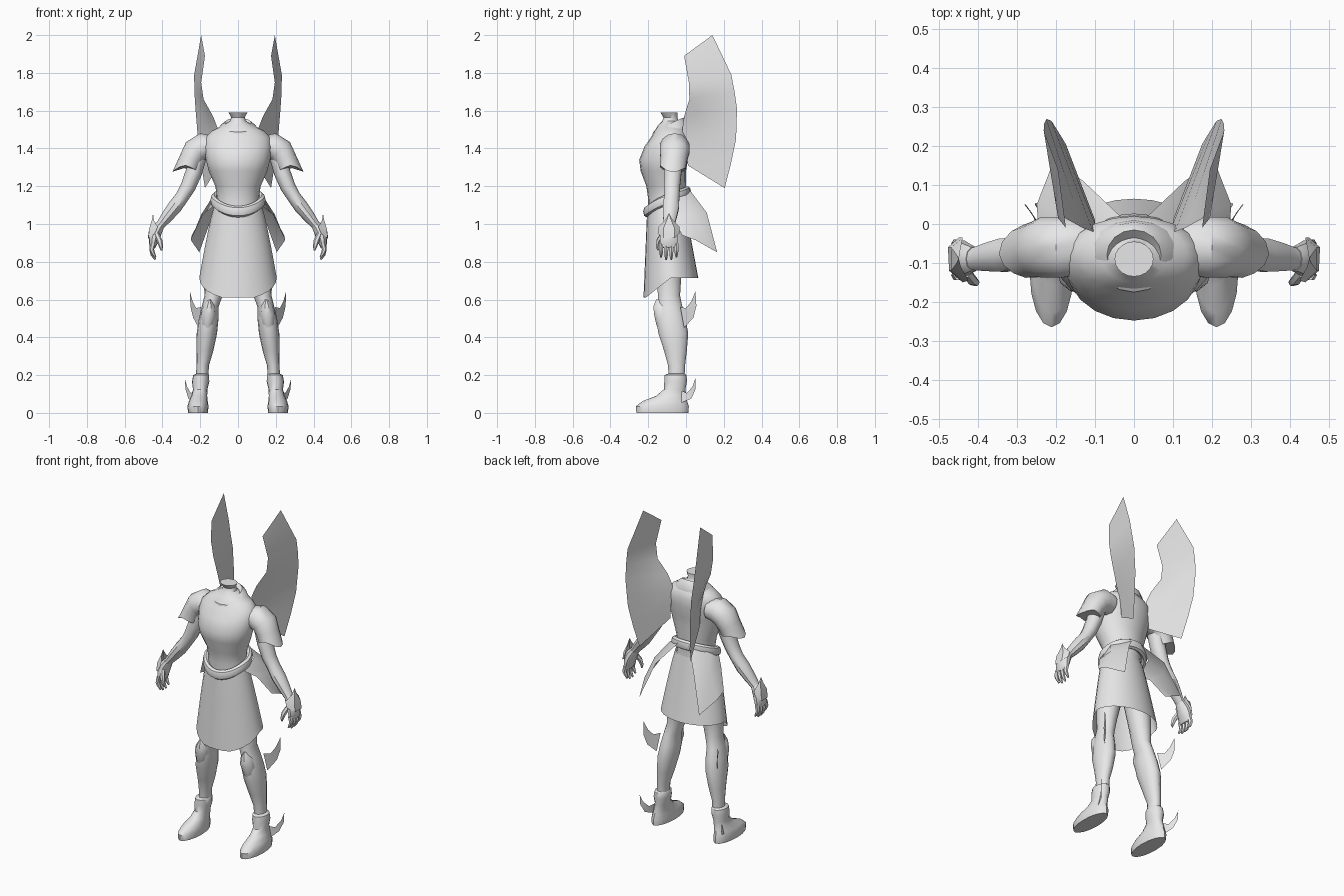
import bpy, bmesh, math
from mathutils import Vector

grey = bpy.data.materials.new("light_grey")
grey.diffuse_color = (0.8, 0.8, 0.8, 1)


def grid(name, rows, ring=False, loop=False, caps=False, mirror=False):
    """Skin a table of points; ring closes each row, loop joins last row to first."""
    bm = bmesh.new()
    vs = [[bm.verts.new(p) for p in row] for row in rows]
    n, m = len(vs), len(vs[0])
    for i in range(n if loop else n - 1):
        for j in range(m if ring else m - 1):
            a, b = vs[i], vs[(i + 1) % n]
            k = (j + 1) % m
            bm.faces.new((a[j], a[k], b[k], b[j]))
    if caps:
        bm.faces.new(vs[0])
        bm.faces.new(vs[-1])
    bmesh.ops.remove_doubles(bm, verts=bm.verts, dist=0.0005)
    bmesh.ops.recalc_face_normals(bm, faces=bm.faces)
    me = bpy.data.meshes.new(name)
    bm.to_mesh(me)
    bm.free()
    me.materials.append(grey)
    ob = bpy.data.objects.new(name, me)
    bpy.context.collection.objects.link(ob)
    if mirror:
        ob.modifiers.new("mirror", "MIRROR").use_clip = False
    return ob


def circle(n):
    return [(math.cos(2 * math.pi * i / n), math.sin(2 * math.pi * i / n)) for i in range(n)]


def stack(name, rings, n=16, mirror=False, tilt=0.0, caps=True):
    """Horizontal elliptical rings: (cx, cy, z, rx, ry); tilt raises the back."""
    return grid(name, [[(cx + rx * c, cy + ry * s, z + tilt * s) for c, s in circle(n)]
                       for cx, cy, z, rx, ry in rings], ring=True, caps=caps, mirror=mirror)


def limb(name, path, n=10, tip=0.0):
    """Tube in a path of (x, y, z, in-plane radius, depth radius); tip pulls the outer end."""
    rows = []
    for i, (x, y, z, ra, rb) in enumerate(path):
        p, q = path[max(i - 1, 0)], path[min(i + 1, len(path) - 1)]
        t = Vector((q[0] - p[0], q[1] - p[1], q[2] - p[2])).normalized()
        u = Vector((0, 1, 0)).cross(t).normalized() * -1
        v = t.cross(u)
        pull = tip if i == len(path) - 1 else 0
        rows.append([Vector((x, y, z)) + u * ra * c + v * rb * s + t * pull * max(0, c) ** 2
                     for c, s in circle(n)])
    return grid(name, rows, ring=True, caps=True, mirror=True)


# torso with neck stump
stack("torso", [
    (0, y0 / 2 + y1 / 2, z, rx, (y1 - y0) / 2) for z, rx, y0, y1 in [
        (1.04, .125, -.20, 0), (1.13, .11, -.20, -.01), (1.20, .12, -.21, 0),
        (1.28, .155, -.24, 0), (1.34, .17, -.248, .01), (1.41, .18, -.22, .02),
        (1.46, .172, -.185, .02), (1.495, .135, -.165, .01), (1.52, .085, -.15, -.01),
        (1.545, .042, -.125, -.04), (1.565, .036, -.12, -.045), (1.59, .05, -.135, -.045)]], n=20)

# collar
stack("collar", [(0, -.085, 1.475, .125, .095), (0, -.085, 1.515, .098, .09),
                 (0, -.08, 1.535, .07, .065), (0, -.08, 1.515, .045, .045)],
      tilt=.028, caps=False)

# sleeves with pointed outer hems
limb("sleeve", [(.13, -.06, 1.405, .06, .07), (.185, -.06, 1.408, .074, .08),
                (.225, -.06, 1.385, .07, .08), (.25, -.065, 1.34, .062, .072),
                (.268, -.07, 1.30, .062, .07)], n=14, tip=.055)

# arms
limb("arm", [(.21, -.065, 1.36, .045, .05), (.235, -.07, 1.27, .044, .048),
             (.265, -.075, 1.195, .040, .045), (.295, -.075, 1.145, .036, .042),
             (.335, -.08, 1.09, .038, .045), (.375, -.085, 1.04, .032, .038),
             (.41, -.09, .995, .024, .03), (.425, -.09, .975, .024, .032)])

# hands, fingers and thumbs
limb("hand", [(.412, -.09, .995, .024, .032), (.432, -.09, .965, .032, .042),
              (.444, -.09, .93, .030, .050), (.450, -.09, .895, .022, .05),
              (.452, -.09, .875, .014, .044)])
for i in range(4):
    y = -.132 + i * .027
    drop = .012 if i in (0, 3) else 0
    limb("finger_%d" % (i + 1), [(.450, y, .895, .014, .013), (.457, y, .865, .013, .013),
                                 (.452, y, .838 + drop, .011, .011),
                                 (.437, y, .812 + drop, .005, .005)], n=6)
limb("thumb", [(.43, -.125, .945, .014, .014), (.415, -.145, .91, .015, .013),
               (.407, -.15, .88, .011, .01), (.405, -.148, .86, .004, .004)], n=6)

# wrist guards with an upward point
grid("wrist_guard", [
    [(.44, -.15, .95), (.475, -.12, .925), (.478, -.06, .925), (.45, -.035, .95)],
    [(.425, -.145, .985), (.470, -.12, .975), (.470, -.06, .975), (.44, -.035, .985)],
    [(.445, -.11, 1.02), (.455, -.10, 1.025), (.455, -.08, 1.025), (.447, -.07, 1.02)],
    [(.45, -.09, 1.057)] * 4], mirror=True)

# belt dipping in front and rising behind
rows = []
for c, s in circle(28):
    front = max(0, -s)
    z = 1.125 - .06 * front ** 1.5 + .045 * max(0, s)
    rows.append([((.128 + .019 * a) * c, -.1 + (.108 + .019 * a) * s, z + .03 * b)
                 for a, b in circle(8)])
grid("belt", rows, ring=True, loop=True)

# long skirt with lower front hem
rows = []
for k in range(7):
    t = k / 6
    w = t ** 0.85
    rx, y0, y1 = .128 + .077 * w, -.205 - .02 * t, -.005 + .07 * t
    row = []
    for c, s in circle(28):
        hem = .715 - .105 * min(1, max(0, -s) / .92)
        row.append((rx * c, (y0 + y1) / 2 + (y1 - y0) / 2 * s, 1.09 * (1 - t) + hem * t))
    rows.append(row)
grid("skirt", rows, ring=True)

# swept-back hip flaps
grid("hip_flap", [
    [(.135, -.13, 1.09), (.137, -.04, 1.14), (.035, .02, 1.18)],
    [(.185, -.08, 1.05), (.195, .03, 1.05), (.13, .11, 1.06)],
    [(.245, -.02, .94), (.25, .05, .915), (.205, .165, .85)]], mirror=True)

# legs
stack("leg", [
    (.095, -.09, .88, .08, .075), (.122, -.09, .70, .058, .065), (.13, -.09, .62, .048, .06),
    (.148, -.085, .56, .045, .068), (.155, -.08, .50, .052, .08), (.165, -.067, .42, .054, .081),
    (.175, -.056, .33, .045, .062), (.187, -.05, .25, .033, .046), (.19, -.05, .18, .033, .043)],
    n=14, mirror=True)

# knee guards
stack("knee_guard", [
    (.15, -.15, .60, .006, .008), (.152, -.13, .565, .032, .045), (.155, -.125, .52, .042, .046),
    (.16, -.115, .47, .036, .045), (.165, -.1, .42, .02, .04)], n=10, mirror=True)

# boots
stack("boot", [
    (.212, -.125, 0, .052, .138), (.212, -.125, .035, .056, .14), (.21, -.112, .062, .05, .118),
    (.205, -.078, .09, .042, .08), (.2, -.06, .125, .038, .057), (.198, -.055, .165, .046, .06),
    (.195, -.055, .20, .042, .058), (.19, -.05, .208, .032, .044)], n=16, mirror=True)

# curved fins behind calves and heels
grid("calf_fin", [
    [(.195, -.03, .56), (.208, -.01, .45)], [(.222, .0, .555), (.238, .04, .505)],
    [(.24, .028, .59), (.252, .055, .565)], [(.255, .05, .645)] * 2], mirror=True)
grid("heel_fin", [
    [(.225, -.03, .12), (.24, -.035, .05)], [(.25, .005, .105), (.262, .028, .075)],
    [(.27, .035, .14), (.278, .05, .125)], [(.282, .05, .185)] * 2], mirror=True)

# tall curved back wings, spanned between a front and a rear edge
edges = [((.175, -.01, 1.89), (.195, .14, 2.0)), ((.195, .015, 1.75), (.232, .24, 1.79)),
         ((.182, .018, 1.66), (.231, .257, 1.70)), ((.132, -.01, 1.57), (.225, .27, 1.61)),
         ((.105, -.02, 1.50), (.212, .265, 1.45)), ((.10, 0, 1.41), (.195, .238, 1.32)),
         ((.10, .01, 1.31), (.175, .205, 1.19))]
grid("wing", [[Vector(a).lerp(Vector(b), t / 4) for t in range(5)] for a, b in edges], mirror=True)

# smooth shading with sharp edges kept
for ob in bpy.context.collection.objects:
    ob.select_set(True)
    bpy.context.view_layer.objects.active = ob
bpy.ops.object.shade_smooth_by_angle(angle=math.radians(40))
